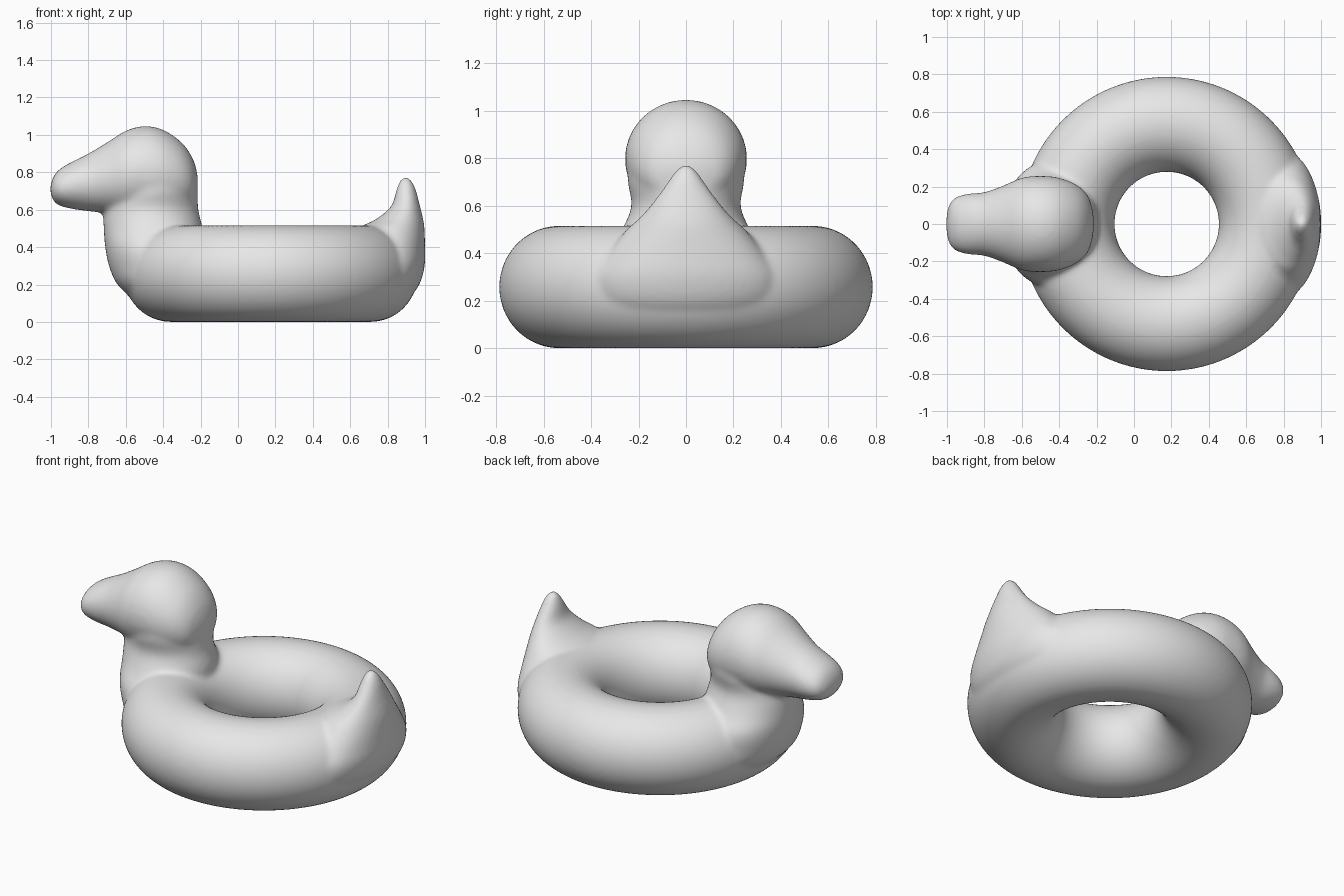
import bpy, bmesh, math
from mathutils import Vector

cube = bpy.data.objects.get("Cube")
if cube:
    bpy.data.objects.remove(cube, do_unlink=True)

# One plain vinyl colour
GREY = (0.8, 0.8, 0.8, 1.0)
vinyl = bpy.data.materials.new("plain_grey_vinyl")
vinyl.use_nodes = True
vinyl.diffuse_color = GREY
vinyl.node_tree.nodes["Principled BSDF"].inputs["Base Color"].default_value = GREY


def refine(points, steps=5):
    """Catmull-Rom curve through the section values."""
    rows = [Vector(p) for p in points]
    out = []
    for i in range(len(rows) - 1):
        a, b = rows[max(i - 1, 0)], rows[i]
        c, d = rows[i + 1], rows[min(i + 2, len(rows) - 1)]
        for s in range(steps):
            t = s / steps
            out.append(0.5 * (2 * b + (c - a) * t + (2 * a - 5 * b + 4 * c - d) * t * t
                              + (3 * b - a - 3 * c + d) * t ** 3))
    return out + [rows[-1]]


def loft(name, sections, along_x=False, sides=48):
    """Elliptical sections: (position, low edge, high edge, half width in y)."""
    bm = bmesh.new()
    rings = []
    for pos, low, high, half in refine(sections):
        ring = []
        for k in range(sides):
            a = 2 * math.pi * k / sides
            u = (low + high) / 2 + (high - low) / 2 * math.cos(a)
            v = half * math.sin(a)
            ring.append(bm.verts.new((pos, v, u) if along_x else (u, v, pos)))
        rings.append(ring)
    for r, s in zip(rings, rings[1:]):
        for k in range(sides):
            n = (k + 1) % sides
            bm.faces.new((r[k], r[n], s[n], s[k]))
    bm.faces.new(rings[0])
    bm.faces.new(rings[-1])
    bmesh.ops.recalc_face_normals(bm, faces=bm.faces)
    mesh = bpy.data.meshes.new(name)
    bm.to_mesh(mesh)
    bm.free()
    obj = bpy.data.objects.new(name, mesh)
    bpy.context.collection.objects.link(obj)
    return obj


# Inflated ring
bpy.ops.mesh.primitive_torus_add(location=(0.175, 0, 0.258), major_radius=0.533,
                                 minor_radius=0.254, major_segments=128, minor_segments=64)
ring = bpy.context.object
ring.name = "duck_swim_ring"
ring.scale.z = 1.016

# Head running forward into the beak
head = loft("head_and_beak", [
    (-1.003, 0.69, 0.73, 0.05), (-0.985, 0.645, 0.78, 0.11), (-0.95, 0.62, 0.82, 0.145),
    (-0.88, 0.603, 0.86, 0.163), (-0.8, 0.592, 0.90, 0.17), (-0.7, 0.58, 0.96, 0.205),
    (-0.6, 0.56, 1.022, 0.247), (-0.5, 0.55, 1.047, 0.257), (-0.4, 0.55, 1.027, 0.247),
    (-0.3, 0.58, 0.958, 0.205), (-0.24, 0.63, 0.87, 0.14), (-0.215, 0.72, 0.78, 0.04)],
    along_x=True)

# Neck and chest
neck = loft("neck_and_chest", [
    (0.1, -0.54, -0.25, 0.25), (0.2, -0.645, -0.2, 0.33), (0.3, -0.69, -0.19, 0.34),
    (0.4, -0.71, -0.19, 0.33), (0.5, -0.718, -0.19, 0.27), (0.6, -0.718, -0.212, 0.23),
    (0.7, -0.69, -0.216, 0.245), (0.8, -0.64, -0.22, 0.24)])

# Upturned tail
tail = loft("tail", [
    (0.12, 0.62, 0.91, 0.3), (0.2, 0.6, 0.97, 0.38), (0.3, 0.6, 0.998, 0.39),
    (0.4, 0.62, 1.0, 0.33), (0.5, 0.65, 0.997, 0.25), (0.55, 0.74, 0.99, 0.195),
    (0.62, 0.82, 0.973, 0.135), (0.7, 0.845, 0.953, 0.078), (0.75, 0.863, 0.932, 0.042),
    (0.772, 0.883, 0.91, 0.015)])

# Fuse the parts into one soft skin
bpy.ops.object.select_all(action='DESELECT')
for part in (ring, head, neck, tail):
    part.select_set(True)
bpy.context.view_layer.objects.active = ring
bpy.ops.object.join()
bpy.ops.object.transform_apply(location=True, rotation=True, scale=True)

remesh = ring.modifiers.new("fuse", 'REMESH')
remesh.mode = 'VOXEL'
remesh.voxel_size = 0.014
soften = ring.modifiers.new("soften", 'SMOOTH')
soften.factor = 0.5
soften.iterations = 10
bpy.ops.object.convert(target='MESH')

ring = bpy.context.object
ring.data.materials.clear()
ring.data.materials.append(vinyl)
bpy.ops.object.shade_smooth()
